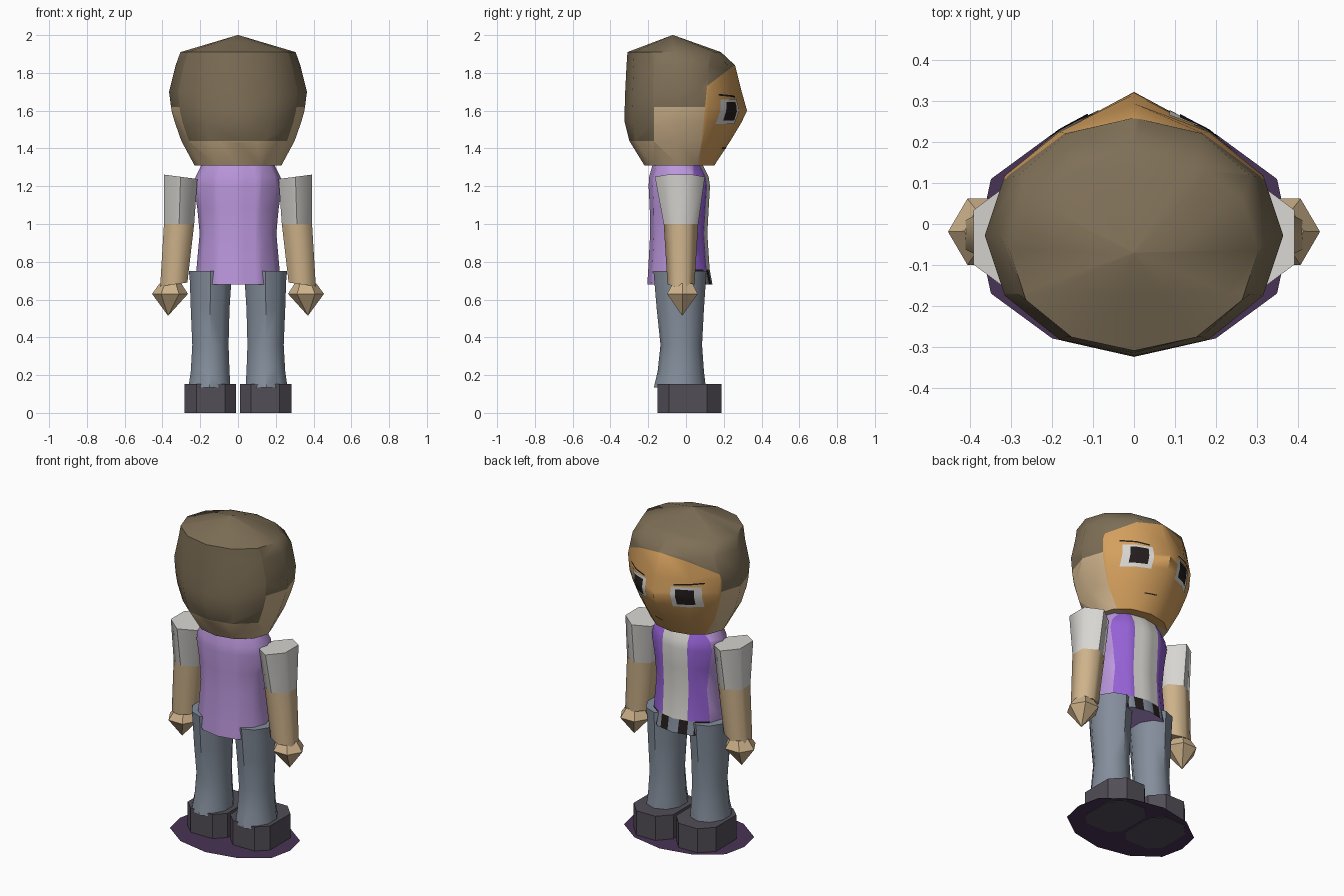
import bpy, bmesh, math
from mathutils import Vector
from mathutils.bvhtree import BVHTree

if "Cube" in bpy.data.objects:
    bpy.data.objects.remove(bpy.data.objects["Cube"])


def mat(name, r, g, b):
    m = bpy.data.materials.new(name)
    m.diffuse_color = (r, g, b, 1)
    m.use_nodes = True
    m.node_tree.nodes["Principled BSDF"].inputs["Base Color"].default_value = m.diffuse_color
    return m


HAIR = mat("hair_brown", .21, .16, .095)
SKIN = mat("skin_beige", .62, .45, .26)
FACE = mat("face_orange", .66, .35, .11)
LILAC = mat("lilac", .5, .31, .72)
PURPLE = mat("purple", .30, .12, .66)
WHITE = mat("off_white", .68, .67, .64)
JEANS = mat("denim_grey", .23, .27, .33)
SHOE = mat("shoe_grey", .085, .075, .095)
DISK = mat("dark_purple", .065, .033, .09)
BLACK = mat("black", .018, .012, .012)


def finish(name, bm, mats, angle=40):
    bmesh.ops.recalc_face_normals(bm, faces=bm.faces)
    me = bpy.data.meshes.new(name)
    bm.to_mesh(me)
    ob = bpy.data.objects.new(name, me)
    bpy.context.collection.objects.link(ob)
    for m in mats:
        me.materials.append(m)
    bpy.ops.object.select_all(action='DESELECT')
    ob.select_set(True)
    bpy.context.view_layer.objects.active = ob
    bpy.ops.object.shade_smooth_by_angle(angle=math.radians(angle))
    return ob


def loft(rings, n=12, phase=0.0, side=1):
    """Rings are (z, x0, x1, y0, y1[, nose]); optional tilt comes from 'z' being a pair."""
    bm = bmesh.new()
    angs = [phase + 2 * math.pi * i / n for i in range(n)]
    mx = max(abs(math.cos(a)) for a in angs)
    my = max(abs(math.sin(a)) for a in angs)
    loops = []
    for r in rings:
        z, x0, x1, y0, y1 = r[:5]
        nose = r[5] if len(r) > 5 else 0
        loop = []
        for a in angs:
            c, s = math.cos(a) / mx, math.sin(a) / my
            y = (y0 + y1) / 2 + (y1 - y0) / 2 * s + (nose if s > .99 else 0)
            x = (x0 + x1) / 2 + (x1 - x0) / 2 * c
            loop.append(bm.verts.new((side * x, y, z)))
        loops.append(loop)
    for lo, hi in zip(loops, loops[1:]):
        for i in range(n):
            j = (i + 1) % n
            bm.faces.new((lo[i], lo[j], hi[j], hi[i]))
    bm.faces.new(loops[0])
    bm.faces.new(loops[-1])
    bmesh.ops.remove_doubles(bm, verts=bm.verts, dist=.0005)
    return bm


def paint(bm, planes, rule):
    """Cut along planes (point, normal), then colour faces by their centre."""
    for co, no in planes:
        geom = bm.verts[:] + bm.edges[:] + bm.faces[:]
        bmesh.ops.bisect_plane(bm, geom=geom, plane_co=co, plane_no=no, dist=.0005)
    for f in bm.faces:
        f.material_index = rule(f.calc_center_median())


X, Y, Z = Vector((1, 0, 0)), Vector((0, 1, 0)), Vector((0, 0, 1))

# Head with hair cap, side skin and face
head = loft([
    (1.31, -.23, .23, -.22, .15),
    (1.44, -.30, .30, -.30, .215, .02),
    (1.54, -.335, .335, -.325, .255, .04),
    (1.60, -.352, .352, -.325, .268, .055),
    (1.70, -.365, .365, -.322, .265, .03),
    (1.84, -.33, .33, -.315, .26),
    (1.91, -.305, .305, -.31, .185),
    (2.0, -.002, .002, -.072, -.068)])


def head_rule(c):
    if c.y > .07 + (c.z - 1.31) * .1:
        return 2 if c.z < 1.73 + (c.y - .11) * .75 else 0
    if c.z > 1.62 or (c.y < -.17 and c.z > 1.44):
        return 0
    return 1


paint(head, [(Z * 1.44, Z), (Z * 1.62, Z), (Y * -.17, Y),
             ((0, .07, 1.31), (0, 1, -.1)), ((0, .11, 1.73), (0, -.75, 1))], head_rule)
head_tree = BVHTree.FromBMesh(head)
finish("head", head, [HAIR, SKIN, FACE], 50)


# Painted plates that follow the face
def plate(name, x0, x1, z0, z1, m, lift, slope=0):
    bm = bmesh.new()
    nx, nz = 10, 6
    grid = []
    for k in range(nz + 1):
        row = []
        for i in range(nx + 1):
            t = i / nx
            x, z = x0 + (x1 - x0) * t, z0 + (z1 - z0) * k / nz + slope * t
            p, no, _, _ = head_tree.ray_cast(Vector((x, 2, z)), Vector((0, -1, 0)))
            row.append(bm.verts.new(p + Vector((no.x, abs(no.y), no.z)) * lift))
        grid.append(row)
    for k in range(nz):
        for i in range(nx):
            bm.faces.new((grid[k][i], grid[k + 1][i], grid[k + 1][i + 1], grid[k][i + 1]))
    ob = finish(name, bm, [m])
    if sum(f.normal.y for f in ob.data.polygons) < 0:
        ob.data.flip_normals()


for s, tag in ((1, "right"), (-1, "left")):
    plate("eye_white_" + tag, s * .085, s * .235, 1.53, 1.66, WHITE, .004)
    plate("pupil_" + tag, s * .11, s * .20, 1.55, 1.645, BLACK, .007)
    plate("eyebrow_" + tag, s * .10, s * .25, 1.668, 1.677, BLACK, .004, .012)
plate("mouth", .01, .08, 1.40, 1.406, BLACK, .004)

# Torso: lilac back, purple front with white stripe, belt at the hem
torso = loft([
    (.68, -.225, .225, -.205, .14),
    (.76, -.22, .22, -.20, .125),
    (.95, -.203, .203, -.19, .113),
    (1.08, -.215, .215, -.192, .12),
    (1.20, -.235, .235, -.198, .127),
    (1.25, -.225, .225, -.195, .12),
    (1.32, -.19, .19, -.175, .085)])


def torso_rule(c):
    if c.y < .04 or c.z < .682:
        return 0
    if c.z < .76:
        return 4 if abs(c.x) < .035 or .09 < abs(c.x) < .125 else 3
    return 2 if abs(c.x) < .085 else 1


paint(torso, [(Y * .04, Y), (Z * .76, Z)] +
      [(X * v * s, X) for v in (.035, .085, .09, .125) for s in (1, -1)], torso_rule)
finish("torso", torso, [LILAC, PURPLE, WHITE, BLACK, JEANS])

for s, tag in ((1, "right"), (-1, "left")):
    # Trouser leg, flared at hip and ankle
    leg = loft([
        (.135, .04, .262, -.17, .105),
        (.22, .045, .25, -.15, .095),
        (.36, .05, .242, -.135, .085),
        (.55, .045, .25, -.155, .095),
        (.70, .035, .255, -.168, .105),
        (.752, .03, .26, -.172, .108)], 10, math.pi / 10, s)
    finish("leg_" + tag, leg, [JEANS])

    # Shoe with clipped corners
    shoe = bmesh.new()
    outline = [(.07, -.15), (.22, -.15), (.283, -.09), (.283, .11),
               (.21, .187), (.08, .187), (.01, .11), (.01, -.09)]
    base = shoe.faces.new([shoe.verts.new((s * x, y, 0)) for x, y in outline])
    top = bmesh.ops.extrude_face_region(shoe, geom=[base], use_keep_orig=True)["geom"]
    bmesh.ops.translate(shoe, vec=(0, 0, .153),
                        verts=[g for g in top if isinstance(g, bmesh.types.BMVert)])
    finish("shoe_" + tag, shoe, [SHOE], 25)

    # Sleeve, slightly raised at the outer edge
    sleeve = loft([
        (1.0, .232, .392, -.118, .065),
        (1.25, .215, .393, -.165, .10)], 6, math.pi / 6, s)
    for v in sleeve.verts:
        if v.co.z > 1.1:
            v.co.z += (abs(v.co.x) - .304) * .13
    finish("sleeve_" + tag, sleeve, [WHITE], 62)

    # Forearm
    arm = loft([
        (.68, .268, .412, -.098, .045),
        (1.0, .232, .392, -.118, .065)], 6, math.pi / 6, s)
    for v in arm.verts:
        if v.co.z < .8:
            v.co.z -= (abs(v.co.x) - .34) * .14
    finish("forearm_" + tag, arm, [SKIN], 62)

    # Pointed hand
    hand = loft([
        (.515, .369, .371, -.021, -.019),
        (.63, .265, .455, -.10, .062),
        (.685, .30, .415, -.07, .035)], 6, 0, s)
    finish("hand_" + tag, hand, [SKIN], 45)

# Flat ground disk under the feet
disk = bmesh.new()
quarter = [(.38, 0), (.35, .14), (.2, .25), (0, .29)]
pts = quarter + [(-x, y) for x, y in quarter[2::-1]]
pts += [(x, -y) for x, y in pts[-2:0:-1]]
disk.faces.new([disk.verts.new((x, y - .03, .003)) for x, y in pts])
finish("ground_disk", disk, [DISK])
